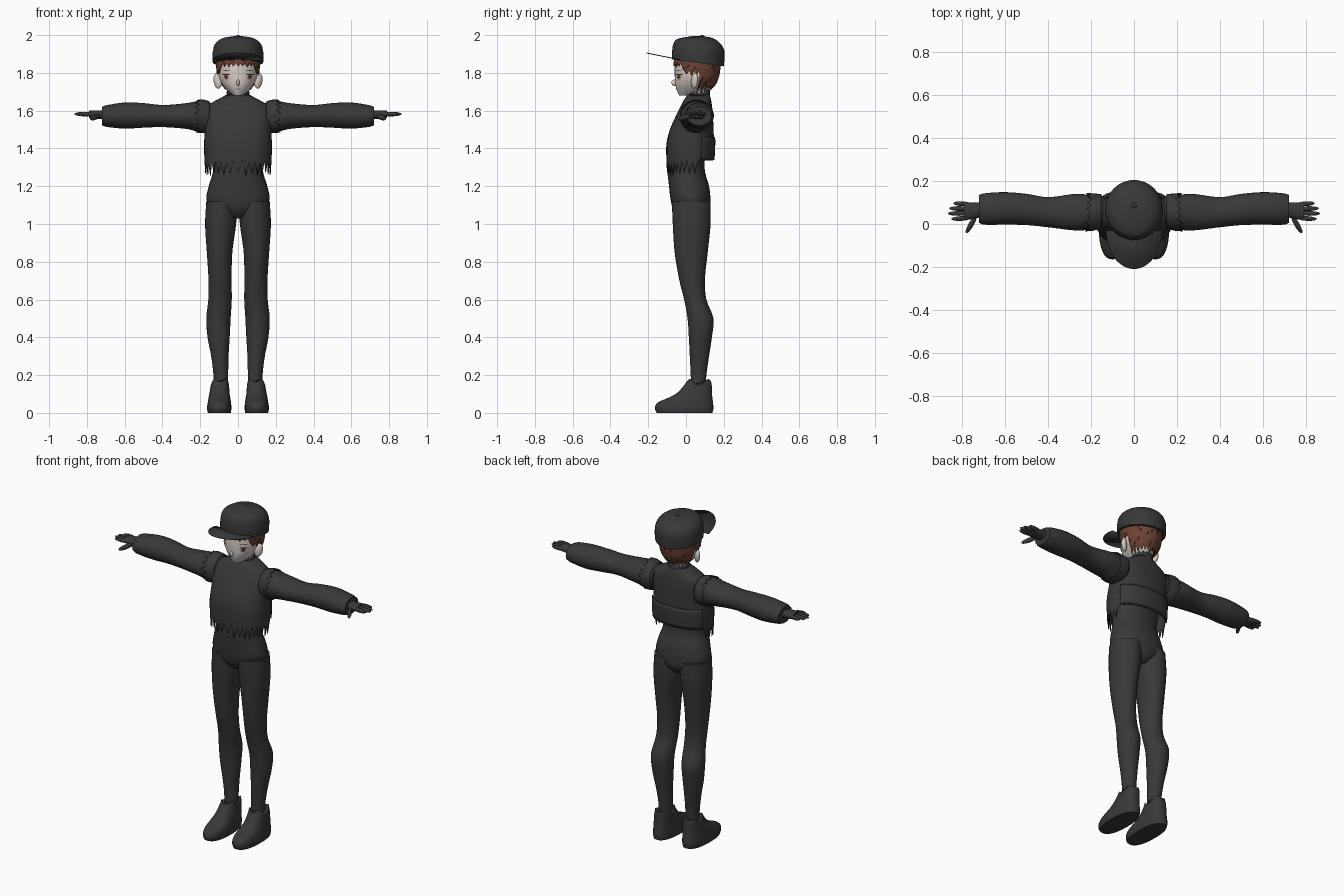
import bpy, bmesh, math, random
from mathutils import Vector

random.seed(4)
cube = bpy.data.objects.get("Cube")
if cube:
    bpy.data.objects.remove(cube, do_unlink=True)
parts = []


def material(name, color):
    mat = bpy.data.materials.new(name)
    mat.use_nodes = True
    mat.diffuse_color = (*color, 1)
    mat.node_tree.nodes["Principled BSDF"].inputs["Base Color"].default_value = (*color, 1)
    return mat


cloth = material("charcoal_cloth", (.04, .04, .04))
skin = material("pale_skin", (.70, .62, .57))
hair_brown = material("brown_hair", (.16, .055, .035))
hair_dark = material("dark_brown", (.035, .014, .01))
iris = material("iris_brown", (.22, .10, .06))
lip = material("soft_lip", (.42, .27, .24))


def finish(name, bm, mat, mirror=False, thickness=0):
    mesh = bpy.data.meshes.new(name)
    bm.to_mesh(mesh)
    bm.free()
    mesh.materials.append(mat)
    obj = bpy.data.objects.new(name, mesh)
    bpy.context.collection.objects.link(obj)
    if thickness:
        obj.modifiers.new("thickness", "SOLIDIFY").thickness = thickness
    if mirror:
        obj.modifiers.new("mirror", "MIRROR")
    parts.append(obj)
    return obj


def symmetric(rows):
    return [(t, -half, half, low, high) for t, half, low, high in rows]


def section(profile, t):
    """Smoothly interpolated bounds of a profile at position t."""
    last = len(profile) - 1
    t = min(max(t, profile[0][0]), profile[last][0])
    i = max(k for k in range(last) if profile[k][0] <= t)
    p, q = profile[i], profile[i + 1]
    before, after = profile[max(i - 1, 0)], profile[min(i + 2, last)]
    step = q[0] - p[0]
    u = (t - p[0]) / step
    result = []
    for k in range(1, len(p)):
        m = (q[k] - before[k]) / (q[0] - before[0]) * step
        n = (after[k] - p[k]) / (after[0] - p[0]) * step
        rest = q[k] - p[k]
        result.append(p[k] + u * (m + u * (3 * rest - 2 * m - n + u * (m + n - 2 * rest))))
    return result


def tube(name, profile, mat, axis="z", start=None, end=None, sides=32, rows=20,
         arc=(0, 360), grow=0, power=2, caps=True, mirror=False, thickness=0):
    """Loft rounded sections along an axis; start and end may vary with the angle."""
    start = profile[0][0] if start is None else start
    end = profile[-1][0] if end is None else end
    full = arc[1] - arc[0] == 360
    bm = bmesh.new()
    grid = []
    for j in range(rows + 1):
        ring = []
        for i in range(sides if full else sides + 1):
            angle = math.radians(arc[0] + (arc[1] - arc[0]) * i / sides)
            low = start(angle, i) if callable(start) else start
            high = end(angle, i) if callable(end) else end
            t = low + (high - low) * j / rows
            a0, a1, b0, b1 = section(profile, t)
            c, s = math.cos(angle), math.sin(angle)
            a = (a0 + a1) / 2 + ((a1 - a0) / 2 + grow) * math.copysign(abs(c) ** (2 / power), c)
            b = (b0 + b1) / 2 + ((b1 - b0) / 2 + grow) * math.copysign(abs(s) ** (2 / power), s)
            ring.append(bm.verts.new((t, a, b) if axis == "x" else (a, b, t)))
        grid.append(ring)
    count = len(grid[0])
    for low, high in zip(grid, grid[1:]):
        for i in range(count if full else count - 1):
            k = (i + 1) % count
            bm.faces.new((low[i], low[k], high[k], high[i]))
    if caps and full:
        bm.faces.new(grid[0][::-1])
        bm.faces.new(grid[-1])
    return finish(name, bm, mat, mirror, thickness)


def ball(name, center, size, mat, direction=(0, 0, 1), mirror=False):
    """Ellipsoid whose local z follows the direction."""
    bm = bmesh.new()
    bmesh.ops.create_uvsphere(bm, u_segments=16, v_segments=10, radius=1)
    turn = Vector(direction).to_track_quat("Z", "Y")
    for v in bm.verts:
        v.co = turn @ Vector(c * s for c, s in zip(v.co, size)) + Vector(center)
    return finish(name, bm, mat, mirror)


# Legs and hips
leg = [(.14, .052, .13, .025, .105), (.2, .052, .13, .025, .108), (.3, .05, .142, .02, .122),
       (.4, .044, .161, .015, .137), (.5, .039, .168, .008, .145), (.6, .033, .157, -.01, .108),
       (.7, .034, .156, -.035, .1), (.85, .03, .165, -.06, .115), (1, .01, .174, -.07, .13),
       (1.12, .002, .168, -.075, .13)]
tube("legs", leg, cloth, rows=40, mirror=True)
hips = symmetric([(1.03, .03, -.03, .09), (1.07, .11, -.065, .125), (1.12, .165, -.08, .13),
                  (1.2, .155, -.09, .122), (1.28, .133, -.097, .1), (1.38, .15, -.09, .1)])
tube("hips", hips, cloth, power=2.2)

# Shoes
shoe = [(0, .038, .16, -.155, .14), (.025, .035, .164, -.165, .145), (.055, .037, .16, -.15, .143),
        (.075, .04, .157, -.105, .14), (.1, .044, .152, -.055, .138), (.14, .047, .145, -.015, .137),
        (.17, .048, .14, .005, .132)]


def shoe_top(angle, i):
    return .165 - .02 * math.cos(2 * angle) ** 2 + .02 * abs(math.sin(angle))


shoe.append((.2, .05, .135, .015, .128))
tube("shoes", shoe, cloth, end=shoe_top, rows=18, power=2.4, mirror=True)

# Jacket with a ragged hem, straight across the back
jacket = symmetric([(1.25, .172, -.1, .135), (1.33, .177, -.103, .143), (1.42, .18, -.104, .148),
                    (1.5, .176, -.085, .146), (1.58, .182, -.05, .142), (1.63, .16, -.025, .137),
                    (1.66, .105, -.01, .132), (1.685, .06, .01, .125)])


def jacket_hem(angle, i):
    if math.sin(angle) > .3:
        return 1.335
    return 1.255 + .065 * (i % 2) + random.uniform(0, .02)


tube("jacket", jacket, cloth, start=jacket_hem, sides=64, rows=24, power=2.3,
     caps=False, thickness=.004)
tube("back_panel", jacket, cloth, start=1.34, end=1.46, arc=(25, 155), grow=.007,
     power=2.3, rows=6, thickness=.005)

# Collar and neck
neck = symmetric([(1.61, .065, -.005, .125), (1.66, .064, .005, .128), (1.72, .058, .015, .128)])
tube("neck", neck, skin, grow=-.01, rows=4)
tube("collar", neck, cloth, end=lambda a, i: 1.69 + .018 * (i % 2) + .008 * math.sin(a),
     rows=6, caps=False, thickness=.004)

# Sleeves with torn shoulder flaps
sleeve = [(.14, -.01, .13, 1.5, 1.64), (.2, -.025, .135, 1.488, 1.652), (.27, -.03, .14, 1.503, 1.64),
          (.4, -.015, .125, 1.513, 1.63), (.5, -.005, .14, 1.51, 1.64), (.6, -.003, .148, 1.505, 1.643),
          (.7, -.003, .142, 1.515, 1.628), (.72, .005, .135, 1.522, 1.62)]
tube("sleeves", sleeve, cloth, axis="x", rows=32, mirror=True)
tube("shoulder_flaps", sleeve, cloth, axis="x", start=.15,
     end=lambda a, i: .19 + .025 * (i % 2) + random.uniform(0, .015),
     grow=.008, rows=6, caps=False, mirror=True, thickness=.004)

# Hands
palm = [(.7, .035, .1, 1.555, 1.6), (.74, .025, .1, 1.555, 1.602), (.79, .018, .102, 1.562, 1.6)]
tube("palms", palm, cloth, axis="x", sides=20, rows=8, mirror=True)
for finger, (y, tip) in {"index": (.028, .85), "middle": (.05, .866),
                         "ring": (.071, .86), "little": (.092, .84)}.items():
    base = Vector((.76, y, 1.582))
    reach = Vector((tip, y + (y - .06) * .15, 1.582)) - base
    ball(finger + "_fingers", base + reach / 2, (.011, .012, reach.length / 2), cloth, reach, True)
ball("thumbs", (.757, -.002, 1.565), (.012, .014, .048), cloth, (.5, -.85, -.2), True)

# Head, ears and nose
head = symmetric([(1.68, .022, -.035, .03), (1.7, .05, -.045, .11), (1.73, .078, -.055, .145),
                  (1.77, .1, -.059, .165), (1.82, .108, -.06, .175), (1.9, .11, -.055, .18)])
tube("head", head, skin)
ball("ears", (.108, .045, 1.758), (.014, .024, .042), skin, (.15, .1, 1), True)
ball("nose", (0, -.06, 1.748), (.009, .018, .017), skin, (0, .45, 1))


# Painted face details that follow the head surface
def patch(name, mat, middle, tall, arc, grow, mirror=True):
    mid = math.radians(sum(arc) / 2)
    span = math.radians(arc[1] - arc[0]) / 2

    def bulge(angle):
        return tall * math.sqrt(max(.05, 1 - ((angle - mid) / span) ** 2))

    tube(name, head, mat, start=lambda a, i: middle - bulge(a), end=lambda a, i: middle + bulge(a),
         arc=arc, grow=grow, sides=12, rows=4, mirror=mirror)


patch("irises", iris, 1.778, .013, (-61, -45), .002)
patch("pupils", hair_dark, 1.779, .007, (-56, -50), .003)
patch("lashes", hair_dark, 1.791, .003, (-67, -37), .003)
patch("brows", hair_dark, 1.812, .002, (-68, -42), .002)
patch("mouth", lip, 1.715, .002, (-106, -74), .002, False)


# Hair with ragged fringe, sideburns and nape
def hair_hem(angle, i):
    s = math.sin(angle)
    base = 1.825 if s < -.6 else 1.785 if s < .15 else 1.705
    return base + .022 * (i % 2) + random.uniform(0, .012)


hair = tube("hair", head, hair_brown, start=hair_hem, end=1.895, sides=56, rows=10,
            grow=.007, caps=False, thickness=.004)
hair.data.materials.append(hair_dark)
for face in hair.data.polygons:
    face.material_index = int(random.random() < .1)

# Cap crown, brim and button
crown = symmetric([(1.83, .131, -.068, .2), (1.88, .135, -.074, .204), (1.92, .132, -.073, .202),
                   (1.955, .12, -.066, .183), (1.98, .09, -.045, .15), (1.992, .05, .01, .115),
                   (1.996, .012, .045, .075)])
tube("cap_crown", crown, cloth, start=lambda a, i: 1.853 - .018 * math.sin(a), sides=48,
     thickness=0)
bm = bmesh.new()
outline = []
for k in range(33):
    angle = math.pi * (1 + k / 32)
    y = -.03 + .178 * math.sin(angle)
    outline.append(bm.verts.new((.13 * math.cos(angle), y, 1.872 - .2 * (y + .03))))
bm.faces.new(outline)
finish("cap_brim", bm, cloth, thickness=.005)
ball("cap_button", (0, .085, 1.994), (.012, .012, .006), cloth)

# Smooth shading with crisp edges
bpy.ops.object.select_all(action="DESELECT")
for obj in parts:
    obj.select_set(True)
bpy.context.view_layer.objects.active = parts[0]
bpy.ops.object.shade_smooth_by_angle(angle=math.radians(40))
